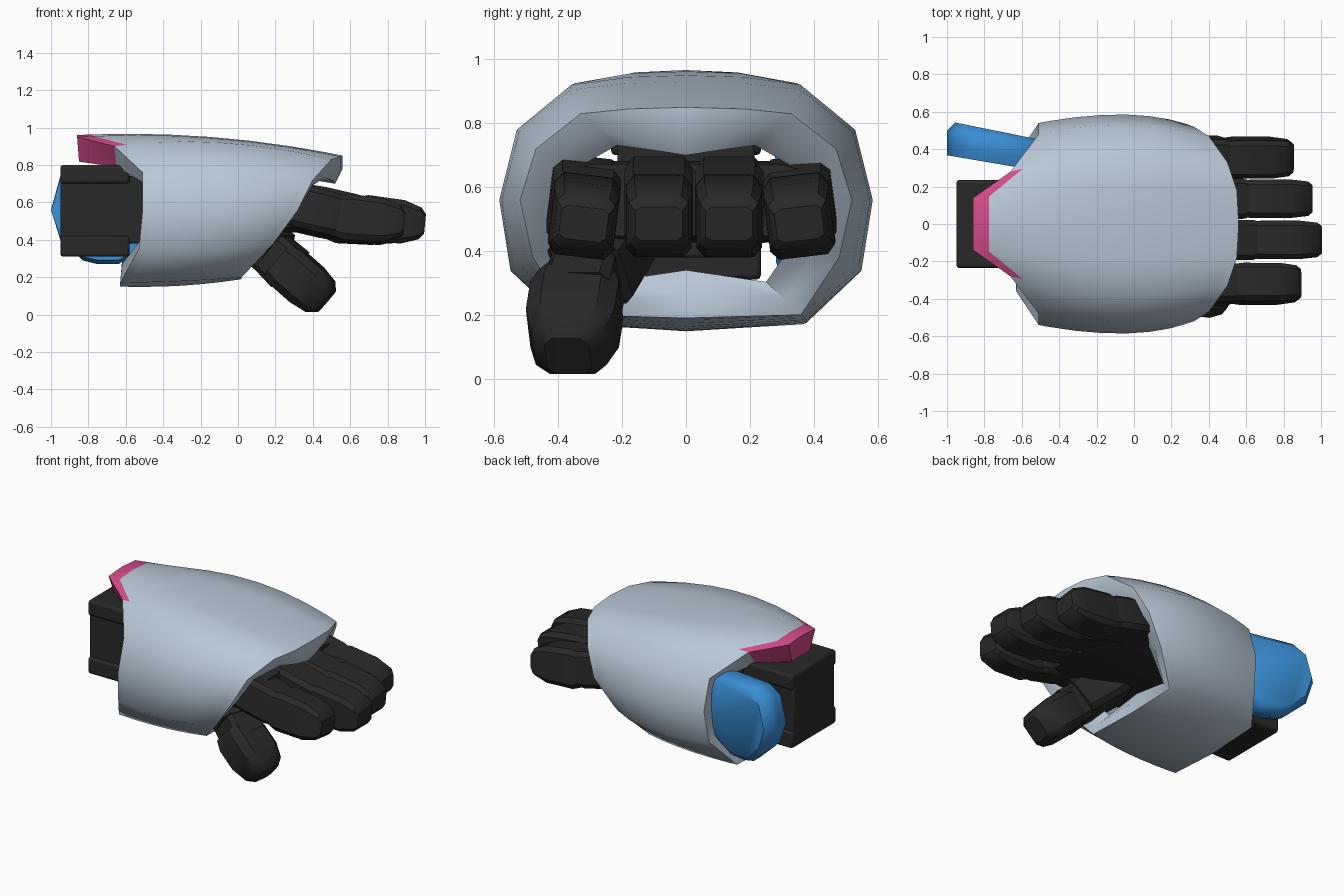
import bpy, bmesh, math
from mathutils import Vector

cube = bpy.data.objects.get("Cube")
if cube:
    bpy.data.objects.remove(cube, do_unlink=True)


def material(name, color):
    mat = bpy.data.materials.new(name)
    mat.use_nodes = True
    mat.diffuse_color = (*color, 1)
    mat.node_tree.nodes["Principled BSDF"].inputs["Base Color"].default_value = (*color, 1)
    return mat


GREY = material("pale blue grey", (0.48, 0.57, 0.67))
PINK = material("pink", (0.66, 0.07, 0.26))
BLUE = material("blue", (0.04, 0.27, 0.66))
BLACK = material("charcoal", (0.022, 0.022, 0.022))


def loft(name, rings, mats, capped=True, closed=False, rule=None, angle=40, bevel=0):
    """Skin a list of equal rings; rule(ring, side) picks the material slot."""
    bm = bmesh.new()
    loops = [[bm.verts.new(p) for p in ring] for ring in rings]
    count = len(loops[0])
    for r in range(len(loops) if closed else len(loops) - 1):
        a, b = loops[r], loops[(r + 1) % len(loops)]
        for i in range(count):
            j = (i + 1) % count
            face = bm.faces.new((a[i], a[j], b[j], b[i]))
            face.material_index = rule(r, i) if rule else 0
    if capped:
        bm.faces.new(loops[0])
        bm.faces.new(loops[-1])
    bmesh.ops.recalc_face_normals(bm, faces=bm.faces)
    mesh = bpy.data.meshes.new(name)
    bm.to_mesh(mesh)
    bm.free()
    obj = bpy.data.objects.new(name, mesh)
    bpy.context.collection.objects.link(obj)
    for mat in mats:
        mesh.materials.append(mat)
    if bevel:
        mod = obj.modifiers.new("Soft edges", "BEVEL")
        mod.width, mod.segments = bevel, 2
    bpy.ops.object.select_all(action="DESELECT")
    obj.select_set(True)
    bpy.context.view_layer.objects.active = obj
    bpy.ops.object.shade_smooth_by_angle(angle=math.radians(angle))
    return obj


def limb(name, start, end, width, height, stations, roll=0, chamfer=0.25):
    """Chamfered box along an axis; stations are (t, width scale, height scale)."""
    start, end = Vector(start), Vector(end)
    axis = (end - start).normalized()
    side = Vector((0, 0, 1)).cross(axis).normalized()
    up = axis.cross(side)
    c, s = math.cos(roll), math.sin(roll)
    side, up = side * c + up * s, up * c - side * s
    k = 1 - chamfer
    corners = [(1, k), (k, 1), (-k, 1), (-1, k), (-1, -k), (-k, -1), (k, -1), (1, -k)]
    rings = [[start.lerp(end, t) + side * (a * width * w / 2) + up * (b * height * h / 2)
              for a, b in corners] for t, w, h in stations]
    return loft(name, rings, [BLACK], angle=35)


def box(name, x, y, z, bevel=0.01):
    rings = [[(px, y[0], z[0]), (px, y[1], z[0]), (px, y[1], z[1]), (px, y[0], z[1])] for px in x]
    return loft(name, rings, [BLACK], bevel=bevel)


# Hand shell: half outlines of the wrist rim, middle and finger rim, top to bottom
wrist = [(-.86, 0, .96), (-.86, .14, .95), (-.66, .28, .9), (-.51, .48, .76),
         (-.51, .54, .56), (-.53, .51, .35), (-.63, .36, .17), (-.63, 0, .15)]
middle = [(-.15, 0, .95), (-.15, .18, .945), (-.1, .36, .92), (-.06, .53, .78),
          (-.04, .585, .56), (-.12, .55, .34), (-.28, .38, .18), (-.3, 0, .155)]
knuckle = [(.56, 0, .85), (.55, .18, .845), (.5, .33, .83), (.4, .47, .72),
           (.32, .52, .56), (.19, .48, .38), (.02, .36, .2), (.02, 0, .19)]


def outline(t):
    """Smooth cross outline between the three half outlines, mirrored in y."""
    wa, wb, wc = (1 - t) * (1 - 2 * t), 4 * t * (1 - t), t * (2 * t - 1)
    half = [Vector(a) * wa + Vector(b) * wb + Vector(c) * wc
            for a, b, c in zip(wrist, middle, knuckle)]
    return half + [Vector((p.x, -p.y, p.z)) for p in half[-2:0:-1]]


def inset(ring, depth, shift):
    result = []
    for p in ring:
        inward = Vector((0, -p.y, 0.54 - p.z)).normalized()
        result.append(p + inward * depth + Vector((shift, 0, 0)))
    return result


steps = [0, 0.06, 0.2, 0.35, 0.5, 0.65, 0.8, 0.93, 1]
shell_rings = [outline(t) for t in steps]
shell_rings += [inset(outline(1), 0.07, 0), inset(outline(1), 0.15, -0.04),
                inset(outline(0.5), 0.14, 0), inset(outline(0), 0.14, 0.01)]
tongue_sides = {0, 1, 12, 13}
wrist_bands = {0, len(shell_rings) - 1}
loft("hand_shell", shell_rings, [GREY, PINK], capped=False, closed=True,
     rule=lambda r, i: int(r in wrist_bands and i in tongue_sides), angle=50)

# Wrist block with upper and lower flanges
box("wrist_core", (-.95, -.45), (-.215, .215), (.38, .74))
box("wrist_top_flange", (-.95, -.58), (-.235, .235), (.7, .8), 0.015)
box("wrist_bottom_flange", (-.95, -.58), (-.235, .235), (.31, .42), 0.015)

# Blue guard on the left side of the wrist
guard = [(-1, .56), (-.95, .74), (-.86, .79), (-.56, .78), (-.47, .7), (-.45, .5),
         (-.5, .35), (-.64, .27), (-.75, .27), (-.83, .29), (-.95, .4)]


def guard_ring(offset, scale):
    return [(-.72 + (x + .72) * scale if offset else x, .325 - .17 * (x + .75) + offset,
             .54 + (z - .54) * scale) for x, z in guard]


loft("wrist_guard", [guard_ring(0, .92), guard_ring(.06, 1), guard_ring(.13, 1),
                     guard_ring(.175, .84)], [BLUE], angle=50)

# Palm inside the shell
limb("palm", (-.5, 0, .55), (.44, 0, .56), .8, .25, [(0, .8, 1), (.7, 1, 1), (1, .98, .9)])

# Fingers: name, y position, tip reach, roll
fingers = [("index", -.32, .89, -.12), ("middle", -.085, 1.0, 0),
           ("ring", .135, .95, 0), ("little", .355, .85, .12)]
for name, y, reach, roll in fingers:
    dx = reach - 1
    limb(name + "_finger_base", (.36 + dx, y, .59), (.66 + dx, y, .52), .215, .23,
         [(0, .95, .95), (.3, 1, 1), (.85, 1, 1), (1, .88, .9)], roll)
    limb(name + "_finger_joint", (.55 + dx, y, .54), (.72 + dx, y, .5), .17, .22,
         [(0, 1, 1), (1, 1, 1)], roll)
    limb(name + "_finger_tip", (.63 + dx, y, .52), (reach, y, .485), .205, .25,
         [(0, .94, .86), (.15, 1, 1), (.68, 1, .93), (.93, .9, .68), (1, .72, .42)], roll)

# Thumb
limb("thumb_root", (-.02, -.2, .52), (.2, -.3, .33), .27, .24, [(0, 1, 1), (1, .9, 1)])
limb("thumb_joint", (.13, -.29, .38), (.28, -.33, .24), .22, .25, [(0, .9, .9), (1, 1, 1)])
limb("thumb_tip", (.22, -.335, .29), (.47, -.37, .07), .28, .245,
     [(0, .85, .9), (.2, 1, 1), (.6, 1, 1), (.88, .8, .88), (1, .5, .6)], chamfer=0.35)
